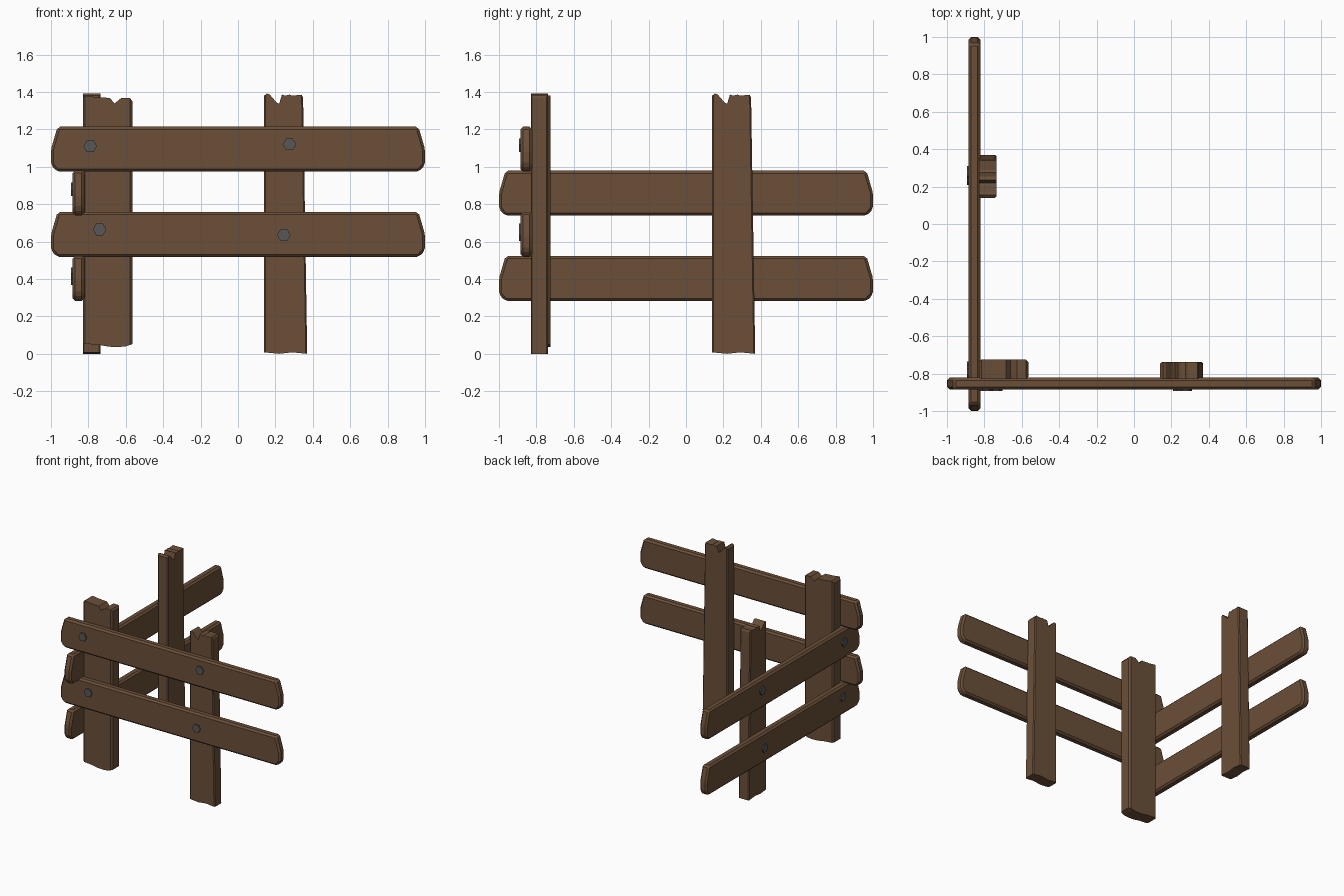
import bpy, bmesh, math
from mathutils import Vector

if "Cube" in bpy.data.objects:
    bpy.data.objects.remove(bpy.data.objects["Cube"])


def material(name, rgb):
    m = bpy.data.materials.new(name)
    m.diffuse_color = (*rgb, 1)
    m.use_nodes = True
    m.node_tree.nodes["Principled BSDF"].inputs["Base Color"].default_value = m.diffuse_color
    return m


WOOD = material("brown_wood", (0.145, 0.078, 0.040))
METAL = material("dark_grey_metal", (0.095, 0.095, 0.098))


def slab(name, outline, w0, w1, mat, side=False, bevel=0.0, long_only=False):
    """Extrude a (u, z) outline from depth w0 to w1.
    Front panel: u=x, w=y.  Side panel: u=y, w=x."""
    def place(u, z, w):
        return Vector((w, u, z)) if side else Vector((u, w, z))
    bm = bmesh.new()
    a = [bm.verts.new(place(u, z, w0)) for u, z in outline]
    b = [bm.verts.new(place(u, z, w1)) for u, z in outline]
    n = len(outline)
    bm.faces.new(a)
    bm.faces.new(b[::-1])
    for i in range(n):
        j = (i + 1) % n
        bm.faces.new((a[i], b[i], b[j], a[j]))
    bmesh.ops.recalc_face_normals(bm, faces=bm.faces)
    if bevel:
        edges = [e for e in bm.edges if not long_only or e.calc_length() > 0.5]
        bmesh.ops.bevel(bm, geom=edges, offset=bevel, segments=1,
                        affect='EDGES', clamp_overlap=True)
    bmesh.ops.recalc_face_normals(bm, faces=bm.faces)
    me = bpy.data.meshes.new(name)
    bm.to_mesh(me)
    bm.free()
    me.materials.append(mat)
    ob = bpy.data.objects.new(name, me)
    bpy.context.collection.objects.link(ob)
    return ob


def rail(name, z, side):
    """Plank with clipped ends, bottom edge at z."""
    half = [(0.968, 0), (1, 0.036), (1, 0.12), (0.965, 0.24)]
    pts = [(u, z + v) for u, v in half] + [(-u, z + v) for u, v in half[::-1]]
    slab(name, pts, -0.885, -0.822, WOOD, side, bevel=0.014)


def bolt(name, u, z, side):
    """Hexagonal bolt head standing proud of the rail."""
    pts = [(u + 0.036 * math.cos(i * math.pi / 3),
            z + 0.036 * math.sin(i * math.pi / 3)) for i in range(6)]
    slab(name, pts, -0.894, -0.87, METAL, side)


# rails and bolts: the side panel sits lower than the front one
for label, side, drop in (("front", False, 0.0), ("side", True, 0.235)):
    rail(label + "_upper_rail", 0.974 - drop, side)
    rail(label + "_lower_rail", 0.518 - drop, side)
    spots = [(-0.79, 1.11), (0.275, 1.12), (-0.74, 0.665), (0.245, 0.635)]
    if side:
        spots[2] = (-0.77, 0.665)
    for i, (u, z) in enumerate(spots):
        bolt(f"{label}_bolt_{i + 1}", u, z - drop, side)

# splintered posts, one behind each panel
post = [(0.14, 0.008), (0.22, 0.003), (0.29, 0.008), (0.37, 0.003),
        (0.348, 1.37), (0.34, 1.385), (0.29, 1.38), (0.275, 1.386),
        (0.255, 1.38), (0.235, 1.386), (0.22, 1.336), (0.205, 1.345),
        (0.17, 1.386), (0.155, 1.392), (0.14, 1.38)]
post = [(u, 0.0 if z < 0.005 else z) for u, z in post]
slab("front_post", post, -0.83, -0.738, WOOD, False, 0.012, True)
slab("side_post", post, -0.83, -0.735, WOOD, True, 0.012, True)

# wider corner post
corner = [(-0.83, 0.055), (-0.74, 0.047), (-0.69, 0.038), (-0.64, 0.036),
          (-0.60, 0.04), (-0.565, 0.052), (-0.565, 1.35), (-0.577, 1.367),
          (-0.625, 1.367), (-0.66, 1.338), (-0.685, 1.368), (-0.76, 1.372),
          (-0.815, 1.38), (-0.83, 1.365)]
slab("corner_post", corner, -0.83, -0.725, WOOD, False, 0.012, True)
